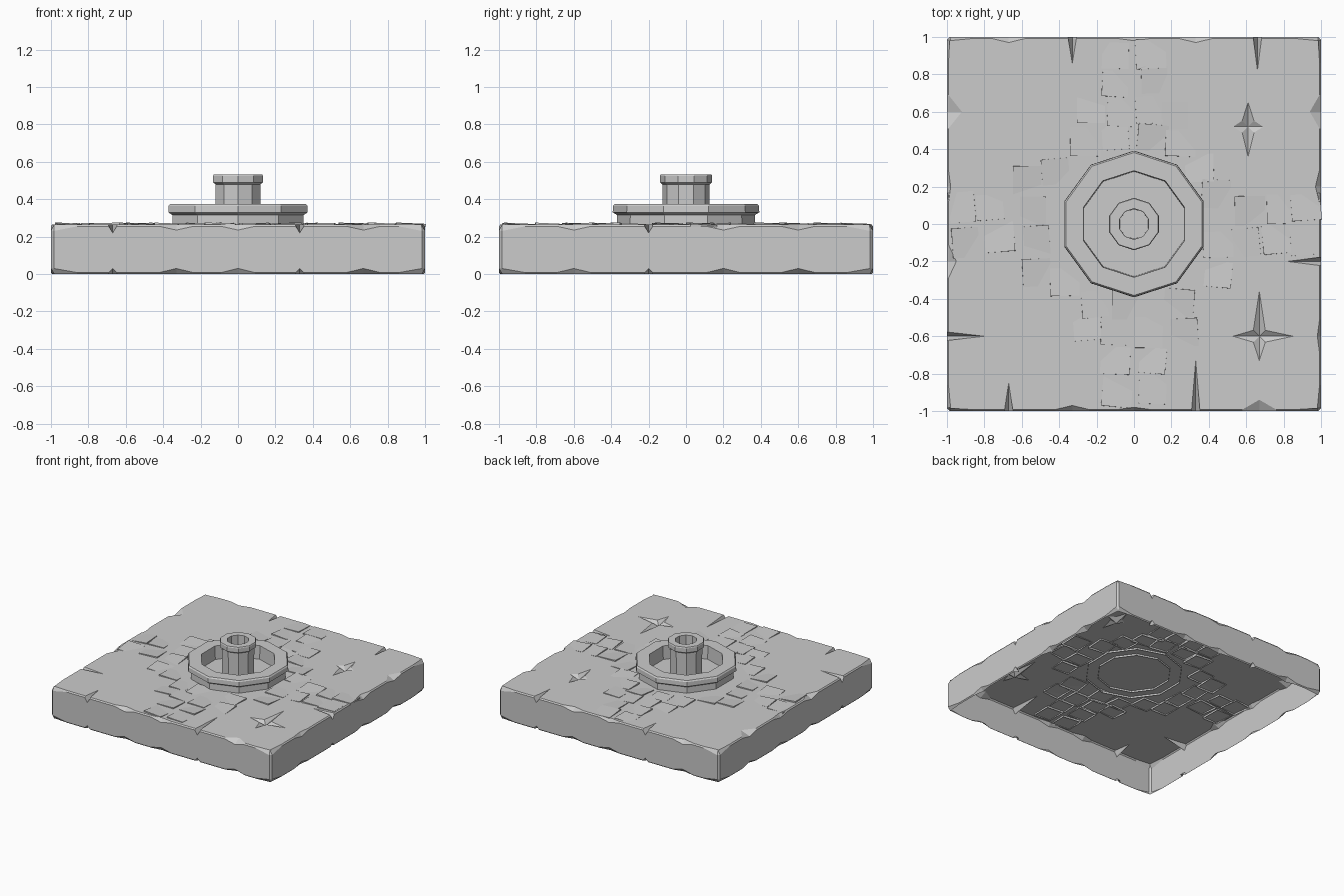
import bpy, bmesh, math, random
from mathutils import Matrix, Vector
from mathutils.geometry import tessellate_polygon

if "Cube" in bpy.data.objects:
    bpy.data.objects.remove(bpy.data.objects["Cube"])

random.seed(4)
TOP = 0.265


def make_object(name, bm):
    mesh = bpy.data.meshes.new(name)
    bm.to_mesh(mesh)
    bm.free()
    ob = bpy.data.objects.new(name, mesh)
    bpy.context.collection.objects.link(ob)
    return ob


# Chipped slab, open underneath: (position along side, length of chip inward)
SIDES = [
    [(-.67, .15), (-.33, .03), (0, .02), (.33, .27), (.67, .06)],   # front
    [(-.6, .02), (-.2, .18), (.2, .03), (.6, .06)],                 # right
    [(-.66, .18), (-.33, .03), (0, .02), (.33, .14), (.67, .03)],   # back
    [(-.6, .2), (-.2, .05), (.2, .02), (.6, .08)],                  # left
]
SIDES[3] = [(-t, inset) for t, inset in reversed(SIDES[3])]


def slab_columns():
    """Columns of four points: top edge, wall top, wall bottom, bottom rim."""
    for k, chips in enumerate(SIDES):
        cols = [(-.985, .02, .035, .03), (-.86, .008, .01, .008)]
        for t, inset in chips:
            long_chip = inset > .1
            w = .022 if long_chip else .09
            cols += [(t - w, .008, .01, .008),
                     (t, inset, .045 if long_chip else .03, .03),
                     (t + w, .008, .01, .008)]
        cols += [(.86, .008, .01, .008), (.985, .02, .035, .03)]
        turn = Matrix.Rotation(k * math.pi / 2, 3, 'Z')
        for t, inset, drop, rise in cols:
            yield [turn @ Vector(p) for p in (
                (t, -1 + inset, TOP), (t, -1, TOP - drop),
                (t, -1, rise), (t, -1 + min(inset, .04), 0))]


bm = bmesh.new()
cols = [[bm.verts.new(p) for p in c] for c in slab_columns()]
for a, b in zip(cols, cols[1:] + cols[:1]):
    for i in range(3):
        bm.faces.new((a[i], a[i + 1], b[i + 1], b[i]))
loops = [[c[0] for c in cols]]

# Star-shaped dents in the top: centre and reach right, up, left, down
for cx, cy, reach in [(.61, .52, (.08, .13, .08, .16)),
                      (.67, -.6, (.18, .24, .14, .13))]:
    ring = []
    for i in range(8):
        r = reach[i // 2] if i % 2 == 0 else .045
        a = i * math.pi / 4
        ring.append(bm.verts.new((cx + r * math.cos(a), cy + r * math.sin(a), TOP)))
    mid = bm.verts.new((cx, cy, TOP - .03))
    for i in range(8):
        bm.faces.new((ring[i], ring[(i + 1) % 8], mid))
    loops.append(ring)

# Flat top surface around the dents
flat = [v for loop in loops for v in loop]
for tri in tessellate_polygon([[v.co for v in loop] for loop in loops]):
    face = bm.faces.new([flat[i] for i in tri])
    face.normal_update()
    if face.normal.z < 0:
        face.normal_flip()
make_object("slab", bm)

# Paving stones in four arms, slightly tilted into the slab
STONES = [
    (-.1, .9), (.09, .91), (-.1, .75), (.11, .77), (-.23, .61), (-.07, .6),
    (.08, .61), (.22, .58), (-.26, .44), (-.1, .47), (.1, .46), (.25, .43),
    (-.09, -.9), (.1, -.88), (-.1, -.73), (.1, -.73), (-.1, -.57), (.08, -.58),
    (-.25, -.55), (.27, -.58), (.24, -.42), (-.21, -.43), (-.04, -.43),
    (-.92, .09), (-.9, -.1), (-.77, .09), (-.72, -.07), (-.57, .23), (-.54, .07),
    (-.52, -.09), (-.52, -.26), (-.42, .28), (-.37, -.31),
    (.92, .09), (.91, -.09), (.78, .08), (.76, -.08), (.62, .07), (.6, -.1),
    (.44, .16), (.45, -.11), (.45, -.27), (.35, .3),
]
bm = bmesh.new()
for x, y in STONES:
    w, d = random.uniform(.068, .082), random.uniform(.068, .082)
    place = (Matrix.Translation((x, y, TOP + .003))
             @ Matrix.Rotation(random.uniform(-.1, .1), 4, 'Z')
             @ Matrix.Rotation(random.choice((-1, 1)) * random.uniform(.02, .07), 4, 'X')
             @ Matrix.Rotation(random.choice((-1, 1)) * random.uniform(.02, .07), 4, 'Y'))
    hi, lo = [[bm.verts.new(place @ Vector((sx * w, sy * d, z)))
               for sx, sy in ((-1, -1), (1, -1), (1, 1), (-1, 1))]
              for z in (0, -.015)]
    bm.faces.new(hi)
    for i in range(4):
        j = (i + 1) % 4
        bm.faces.new((lo[i], lo[j], hi[j], hi[i]))
make_object("paving_stones", bm)


def decagon_ring(name, profile):
    """Sweep an open (radius, height) profile round ten flat sides."""
    bm = bmesh.new()
    rings = [[bm.verts.new((r * math.sin(i * math.pi / 5),
                            r * math.cos(i * math.pi / 5), z))
              for i in range(10)] for r, z in profile]
    for a, b in zip(rings, rings[1:]):
        for i in range(10):
            j = (i + 1) % 10
            bm.faces.new((a[i], b[i], b[j], a[j]))
    return make_object(name, bm)


# Fountain basin wall and central hollow pillar
decagon_ring("basin_wall", [(.37, .25), (.368, .315), (.392, .33), (.39, .365),
                            (.382, .375), (.285, .375), (.28, .25)])
decagon_ring("pillar", [(.125, .265), (.127, .48), (.14, .49), (.14, .525),
                        (.136, .533), (.082, .533), (.08, .265)])
